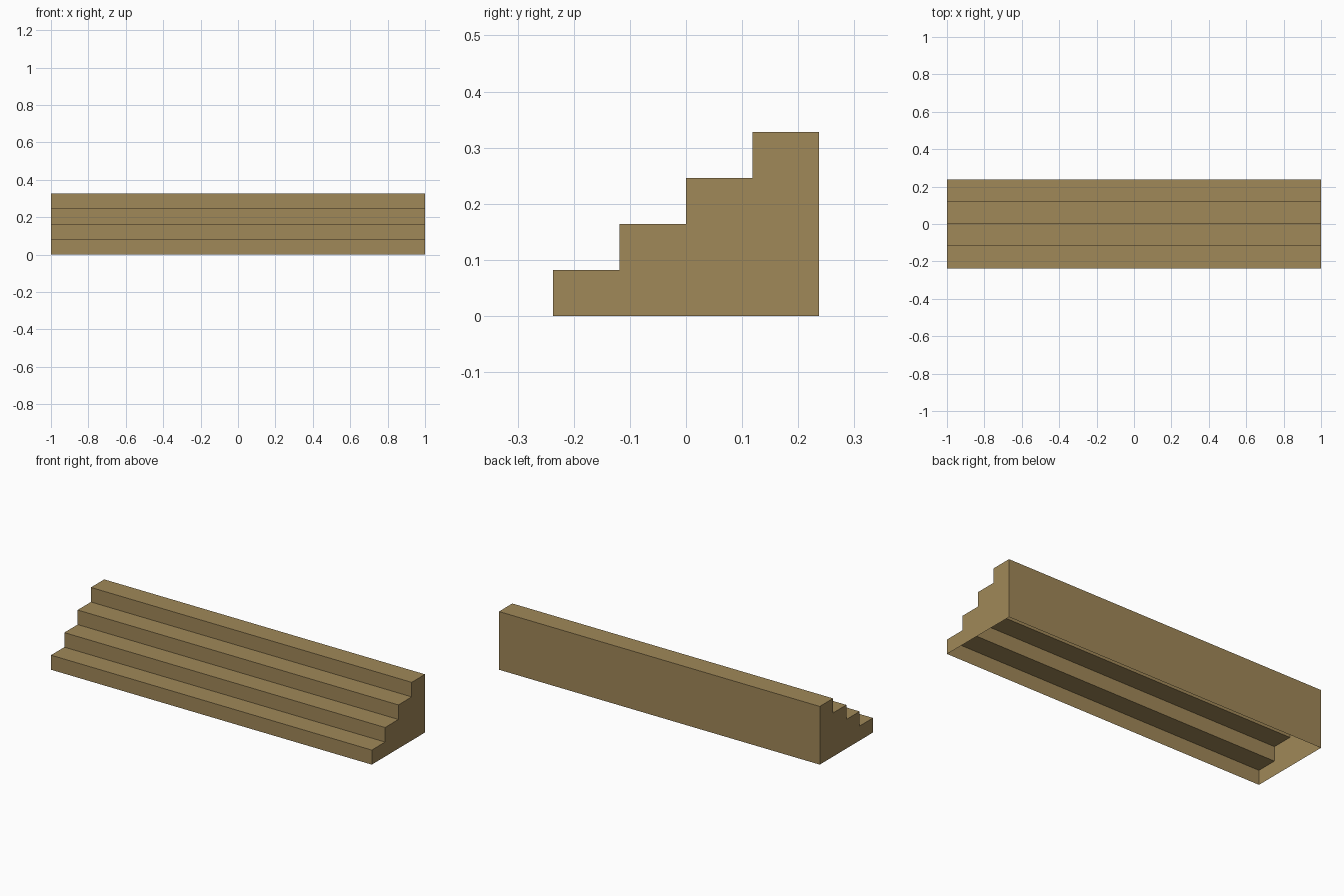
import bpy
import bmesh

STEPS = 4
HALF_LENGTH = 1.0
HALF_DEPTH = 0.237
HEIGHT = 0.328

cube = bpy.data.objects.get("Cube")
if cube:
    bpy.data.objects.remove(cube, do_unlink=True)

# Single tan colour
tan = bpy.data.materials.new("tan")
tan.use_nodes = True
colour = (0.352, 0.246, 0.098, 1)
tan.diffuse_color = colour
tan.node_tree.nodes["Principled BSDF"].inputs["Base Color"].default_value = colour

# Side profile: risers and treads from the front foot to the back foot
going = 2 * HALF_DEPTH / STEPS
rise = HEIGHT / STEPS
profile = [(-HALF_DEPTH, 0)]
for i in range(STEPS):
    z = (i + 1) * rise
    profile += [(-HALF_DEPTH + i * going, z), (-HALF_DEPTH + (i + 1) * going, z)]
profile.append((HALF_DEPTH, 0))

# Hollow stair shell, open underneath
bm = bmesh.new()
right, left = ([bm.verts.new((x, y, z)) for y, z in profile]
               for x in (-HALF_LENGTH, HALF_LENGTH))
for i in range(len(profile) - 1):
    bm.faces.new((right[i], left[i], left[i + 1], right[i + 1]))

# End walls
bm.faces.new(right)
bm.faces.new(left[::-1])

mesh = bpy.data.meshes.new("stair_steps")
bm.to_mesh(mesh)
bm.free()
mesh.materials.append(tan)
stairs = bpy.data.objects.new("stair_steps", mesh)
bpy.context.collection.objects.link(stairs)
